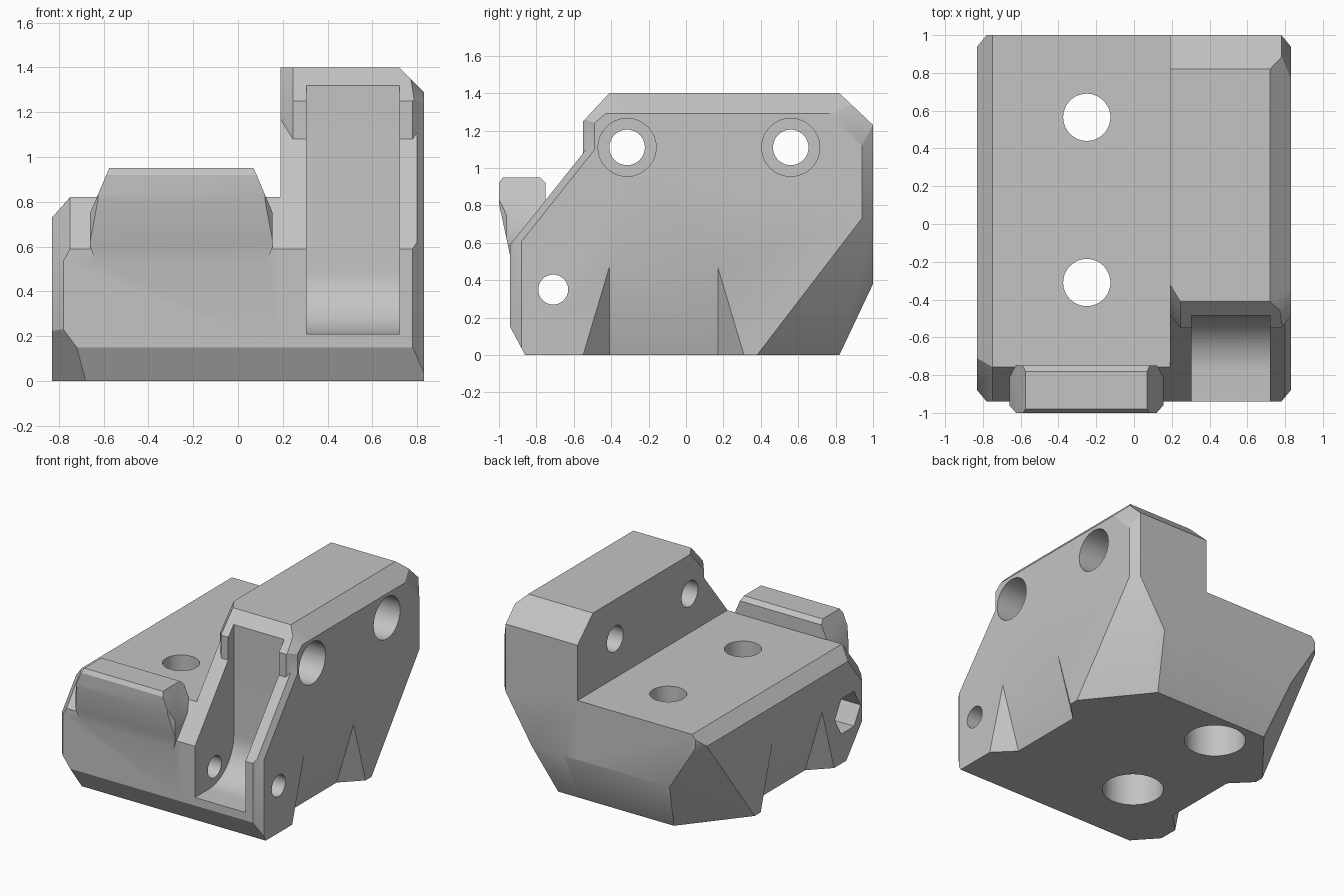
import bpy, bmesh, math
from mathutils import Vector, Matrix

if "Cube" in bpy.data.objects:
    bpy.data.objects.remove(bpy.data.objects["Cube"], do_unlink=True)

grey = bpy.data.materials.new("plain grey")
grey.use_nodes = True
colour = (0.55, 0.55, 0.55, 1)
grey.diffuse_color = colour
grey.node_tree.nodes["Principled BSDF"].inputs["Base Color"].default_value = colour


def finish(bm, name):
    bmesh.ops.recalc_face_normals(bm, faces=bm.faces[:])
    mesh = bpy.data.meshes.new(name)
    bm.to_mesh(mesh)
    bm.free()
    mesh.materials.append(grey)
    obj = bpy.data.objects.new(name, mesh)
    bpy.context.collection.objects.link(obj)
    return obj


def cut_box(name, low, high, planes):
    """Box trimmed by planes, each given as (point, outward normal)."""
    low, high = Vector(low), Vector(high)
    bm = bmesh.new()
    size = Matrix.Diagonal((*(high - low), 1))
    bmesh.ops.create_cube(bm, size=1, matrix=Matrix.Translation((low + high) / 2) @ size)
    for point, normal in planes:
        geom = bm.verts[:] + bm.edges[:] + bm.faces[:]
        bmesh.ops.bisect_plane(bm, geom=geom, plane_co=point, plane_no=Vector(normal).normalized(),
                               clear_outer=True, dist=1e-5)
        rim = [e for e in bm.edges if e.is_boundary]
        if rim:
            bmesh.ops.contextual_create(bm, geom=rim)
    return finish(bm, name)


def hull(name, points):
    bm = bmesh.new()
    for p in points:
        bm.verts.new(p)
    bmesh.ops.convex_hull(bm, input=bm.verts[:])
    bmesh.ops.dissolve_limit(bm, angle_limit=0.01, verts=bm.verts[:], edges=bm.edges[:])
    return finish(bm, name)


def rod(name, start, end, radius, sides=48):
    """Prism or cylinder between two points."""
    start, end = Vector(start), Vector(end)
    axis = end - start
    turn = Vector((0, 0, 1)).rotation_difference(axis).to_matrix().to_4x4()
    bm = bmesh.new()
    bmesh.ops.create_cone(bm, cap_ends=True, segments=sides, radius1=radius, radius2=radius,
                          depth=axis.length, matrix=Matrix.Translation((start + end) / 2) @ turn)
    return finish(bm, name)


def combine(target, other, operation):
    mod = target.modifiers.new(operation.lower(), "BOOLEAN")
    mod.operation, mod.solver, mod.object = operation, "EXACT", other
    other.hide_render = True
    bpy.context.view_layer.objects.active = target
    bpy.ops.object.modifier_apply(modifier=mod.name)
    bpy.data.objects.remove(other, do_unlink=True)


# Trims shared by all the main blocks
W = 0.83
shared = [
    ((0, -0.86, 0), (0, -0.15, -0.08)),           # front lower edge
    ((0, 0.82, 0), (0, 0.38, -0.18)),             # back lower edge
    ((0, 1, 1.23), (0, 0.17, 0.18)),              # back upper edge
    ((W, 0, 1.29), (1, 0, 1)),                    # upper side edge
    ((W, 0.94, 1.12), (0.17, 0.05, 0.05)),        # back upper corner
    ((-0.72, -0.94, 0.15), (-0.8, -0.725, -0.6)), # front lower corner
]
for s in (-1, 1):
    shared += [
        ((s * W, 0.38, 0), (s * 1.24, 1, -0.767)),
        ((s * W, 0.94, 0), (s * 0.06, 0.05, 0)),
        ((s * W, -0.88, 0), (s * 0.06, -0.05, 0)),
    ]
slope = ((0, -0.94, 0.59), (0, -0.49, 0.39))

# Low base, tall side block and its head
body = cut_box("hinge_block", (-W, -0.94, 0), (0.3, 1, 0.82), shared + [
    slope,
    ((-W, 0, 0.73), (-0.09, 0, 0.08)),
    ((-0.75, -0.757, 0.82), (-0.0273, -0.0184, 0.0146)),
])
tall = cut_box("tall_block", (0.19, -0.94, 0), (W, 1, 1.4), shared + [
    slope,
    ((0.8, -0.94, 0.59), (0.023, -0.0147, 0.0117)),
])
head = cut_box("head", (0.19, -0.55, 1.08), (W, 1, 1.4), shared + [
    ((0, -0.41, 1.4), (0, -0.15, 0.14)),
    ((0.245, -0.55, 0), (-0.07, -0.055, 0)),
    ((0.245, -0.41, 1.4), (-0.0135, -0.00825, 0.0077)),
    ((0.78, -0.55, 0), (0.06, -0.05, 0)),
    ((W, -0.49, 1.24), (0.0042, -0.0025, 0.003)),
])

# Raised lip on the front
mid = -0.2525
lip_trims = [
    ((0, -1, 0.81), (0, -0.28, -0.06)),
    ((0, -1, 0.92), (0, -0.03, 0.02)),
    ((0, -0.75, 0.92), (0, 0.03, 0.03)),
]
for s in (-1, 1):
    end = mid + s * 0.4075
    lip_trims += [
        ((end, 0, 0.75), (s * 0.2, 0, 0.085)),
        ((end, -0.96, 0), (s * 0.04, -0.035, 0)),
        ((end, -0.79, 0), (s * 0.04, 0.035, 0)),
        ((end, 0, 0.6), (s * 0.07, 0, -0.025)),
    ]
lip = cut_box("front_lip", (mid - 0.4075, -1, 0.53), (mid + 0.4075, -0.75, 0.95), lip_trims)

for part in (tall, head, lip):
    combine(body, part, "UNION")

# Lever slot with a rounded floor
profile = [(-1.2, 0.21), (-1.2, 1.6), (-0.485, 1.6)]
for i in range(17):
    a = math.pi / 2 * i / 16
    profile.append((-0.78 + 0.295 * math.cos(a), 0.5 - 0.29 * math.sin(a)))
cutters = [hull("lever_slot", [(x, y, z) for x in (0.305, 0.72) for y, z in profile])]

# Slanted notches under both sides
for s in (-1, 1):
    pts = []
    for x, z in ((0.62, -0.235), (0.97, 0.94)):
        for out in (0, 0.5):
            pts += [(s * (x + out), -0.41 - out, z), (s * (x + out), 0.17 + out, z)]
    cutters.append(hull("side_notch", pts))

# Upright screw holes, widened from below
for y in (-0.31, 0.565):
    cutters.append(rod("screw_hole", (-0.25, y, -0.2), (-0.25, y, 1.2), 0.125))
    cutters.append(rod("screw_recess", (-0.25, y, -0.2), (-0.25, y, 0.45), 0.21))

# Cross holes through the tall block, widened from the outside
for y in (-0.315, 0.56):
    cutters.append(rod("cross_hole", (0, y, 1.11), (1, y, 1.11), 0.095))
    cutters.append(rod("cross_recess", (0.5, y, 1.11), (1, y, 1.11), 0.155))

# Hinge pin hole and its six-sided nut pocket
cutters.append(rod("pin_hole", (-1, -0.71, 0.35), (1, -0.71, 0.35), 0.08))
cutters.append(rod("nut_pocket", (-1, -0.71, 0.35), (-0.62, -0.71, 0.35), 0.15, 6))

for cutter in cutters:
    combine(body, cutter, "DIFFERENCE")

body.select_set(True)
bpy.context.view_layer.objects.active = body
bpy.ops.object.shade_smooth_by_angle(angle=math.radians(28))
